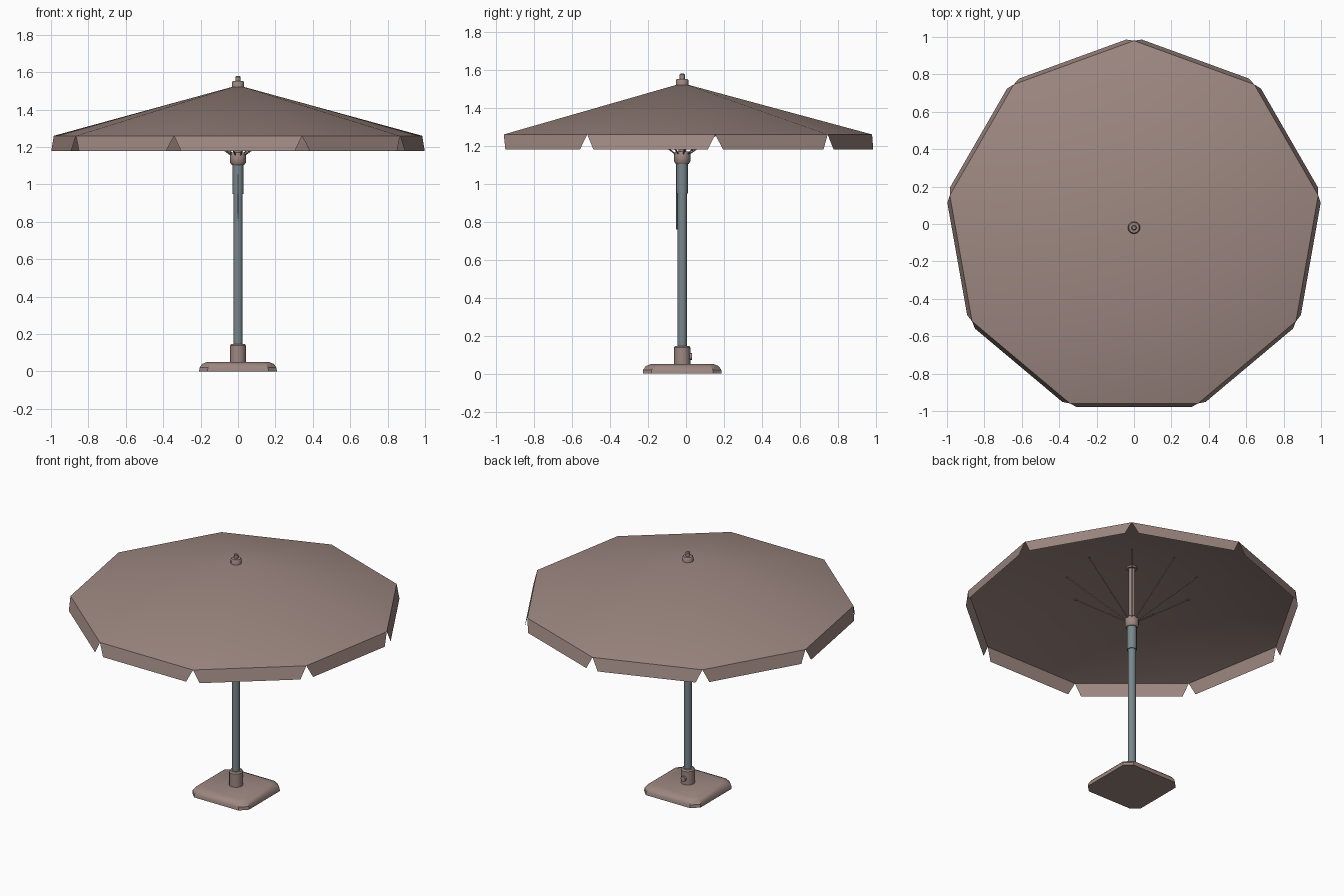
import bpy, math
from mathutils import Vector

if "Cube" in bpy.data.objects:
    bpy.data.objects.remove(bpy.data.objects["Cube"])

CY = -0.02   # pole axis offset in y
N = 9        # canopy sides

def material(name, col):
    m = bpy.data.materials.new(name)
    m.diffuse_color = (*col, 1)
    m.use_nodes = True
    m.node_tree.nodes["Principled BSDF"].inputs["Base Color"].default_value = m.diffuse_color
    return m

BROWN = material("dusty brown", (0.34, 0.245, 0.22))
STEEL = material("blue grey steel", (0.19, 0.24, 0.26))

def make(name, verts, faces, mat, angle=30):
    me = bpy.data.meshes.new(name)
    me.from_pydata(verts, [], faces)
    ob = bpy.data.objects.new(name, me)
    bpy.context.collection.objects.link(ob)
    me.materials.append(mat)
    bpy.ops.object.select_all(action='DESELECT')
    bpy.context.view_layer.objects.active = ob
    ob.select_set(True)
    bpy.ops.object.shade_smooth_by_angle(angle=math.radians(angle))
    return ob

def loft(name, rings, mat, angle=30):
    """Closed solid through equal-sized vertex rings."""
    n = len(rings[0])
    verts = [v for r in rings for v in r]
    faces = [tuple(reversed(range(n))),
             tuple(range(len(verts) - n, len(verts)))]
    for k in range(len(rings) - 1):
        for i in range(n):
            j = (i + 1) % n
            faces.append((k*n + i, k*n + j, (k+1)*n + j, (k+1)*n + i))
    return make(name, verts, faces, mat, angle)

def lathe(name, profile, mat, n=12, angle=35):
    rings = [[(r*math.cos(2*math.pi*i/n), CY + r*math.sin(2*math.pi*i/n), z)
              for i in range(n)] for r, z in profile]
    return loft(name, rings, mat, angle)

def rod(name, a, b, r, mat, n=6):
    a, b = Vector(a), Vector(b)
    q = (b - a).to_track_quat('Z', 'Y')
    ring = [q @ Vector((r*math.cos(2*math.pi*i/n), r*math.sin(2*math.pi*i/n), 0)) for i in range(n)]
    return loft(name, [[a + v for v in ring], [b + v for v in ring]], mat, 65)

# base plate: square with cut corners and a rounded rim
rings = []
for h, z in ((0.208, 0), (0.206, 0.02), (0.192, 0.04), (0.168, 0.05)):
    c = h - 0.045
    pts = [(h, -c), (h, c), (c, h), (-c, h), (-h, c), (-h, -c), (-c, -h), (c, -h)]
    rings.append([(x, y + CY, z) for x, y in pts])
loft("base_plate", rings, BROWN, 35)

# base collar with clamp knob
lathe("base_collar", [(0.043, 0.045), (0.043, 0.138), (0.036, 0.147)], BROWN)
rod("clamp_knob", (0, CY + 0.03, 0.09), (0, CY + 0.052, 0.09), 0.018, BROWN, 8)

# pole and slider
lathe("lower_pole", [(0.025, 0.1), (0.025, 0.96)], STEEL)
lathe("slider_sleeve", [(0.030, 0.95), (0.030, 1.12)], STEEL)
lathe("upper_pole", [(0.020, 1.1), (0.020, 1.52)], BROWN)
lathe("runner_hub", [(0.034, 1.105), (0.043, 1.118), (0.043, 1.16), (0.036, 1.17)], BROWN)
rod("pull_cord", (0, CY - 0.028, 0.76), (0, CY - 0.03, 1.11), 0.004, STEEL)

# canopy cone
def corner(i, r=1.0):
    a = math.radians(90) + 2*math.pi*i/N
    return Vector((r*math.cos(a), CY + r*math.sin(a), 0))

EDGE, TOP, LOW = 1.26, 1.53, 1.18
verts = [(0, CY, TOP)] + [corner(i) + Vector((0, 0, EDGE)) for i in range(N)]
make("canopy", verts, [(0, i + 1, (i + 1) % N + 1) for i in range(N)], BROWN, 40)

# valance flaps, tapered and slightly flared
verts, faces = [], []
for i in range(N):
    a, b = corner(i), corner(i + 1)
    d = (b - a).normalized()
    out = Vector((d.y, -d.x, 0)) * 0.02
    k = len(verts)
    verts += [a + Vector((0, 0, EDGE)), b + Vector((0, 0, EDGE)),
              b - d*0.037 + out + Vector((0, 0, LOW)),
              a + d*0.037 + out + Vector((0, 0, LOW))]
    faces.append((k, k + 3, k + 2, k + 1))
make("valance", verts, faces, BROWN)

# struts from the hub to the canopy ribs
for i in range(N):
    r = 0.40
    rod("strut_%d" % (i + 1), corner(i, 0.035) + Vector((0, 0, 1.155)),
        corner(i, r) + Vector((0, 0, TOP - (TOP - EDGE)*r - 0.004)), 0.004, BROWN, 5)

# finial
lathe("finial", [(0.033, 1.51), (0.033, 1.545), (0.028, 1.552),
                 (0.014, 1.553), (0.014, 1.575), (0.010, 1.58)], BROWN)
